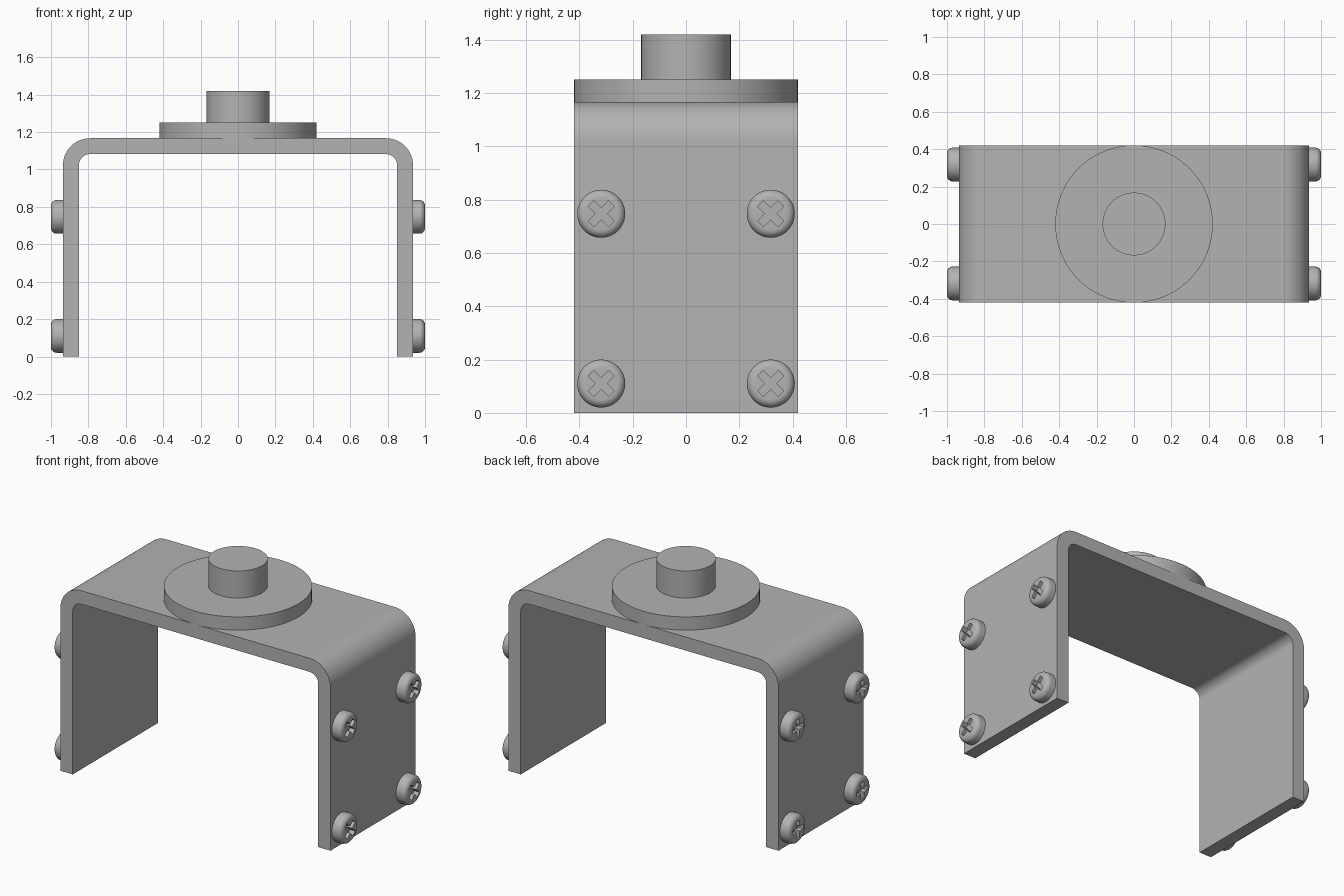
import bpy, bmesh, math
from mathutils import Matrix, Vector

if "Cube" in bpy.data.objects:
    bpy.data.objects.remove(bpy.data.objects["Cube"])

GREY = (0.45, 0.45, 0.45, 1)
steel = bpy.data.materials.new("plain_grey_steel")
steel.use_nodes = True
steel.diffuse_color = GREY
steel.node_tree.nodes["Principled BSDF"].inputs["Base Color"].default_value = GREY

HALF_X, HALF_Y, TOP, THICK = 0.936, 0.421, 1.167, 0.085
BEND = 0.145


def add_object(name, bm):
    bmesh.ops.recalc_face_normals(bm, faces=bm.faces)
    mesh = bpy.data.meshes.new(name)
    bm.to_mesh(mesh)
    bm.free()
    mesh.materials.append(steel)
    obj = bpy.data.objects.new(name, mesh)
    bpy.context.collection.objects.link(obj)
    return obj


def smooth(obj):
    bpy.ops.object.select_all(action='DESELECT')
    obj.select_set(True)
    bpy.context.view_layer.objects.active = obj
    bpy.ops.object.shade_smooth_by_angle(angle=math.radians(30))


def prism(name, points, vector):
    """Extrude a closed outline along a vector."""
    bm = bmesh.new()
    face = bm.faces.new([bm.verts.new(p) for p in points])
    new = bmesh.ops.extrude_face_region(bm, geom=[face])["geom"]
    bmesh.ops.translate(bm, vec=vector, verts=[v for v in new if isinstance(v, bmesh.types.BMVert)])
    return add_object(name, bm)


def lathe(name, profile, steps):
    """Revolve (radius, height) points about z."""
    bm = bmesh.new()
    verts = [bm.verts.new((r, 0, h)) for r, h in profile]
    edges = [bm.edges.new(pair) for pair in zip(verts, verts[1:])]
    bmesh.ops.spin(bm, geom=verts + edges, cent=(0, 0, 0), axis=(0, 0, 1),
                   angle=math.tau, steps=steps, use_merge=True)
    bmesh.ops.remove_doubles(bm, verts=bm.verts, dist=1e-5)
    return add_object(name, bm)


def arch(inset, radius, steps=16):
    """Half outline of the bent strip, foot to top, then mirrored."""
    cx, cz = HALF_X - inset - radius, TOP - inset - radius
    half = [(HALF_X - inset, 0)]
    for i in range(steps + 1):
        a = math.pi / 2 * i / steps
        half.append((cx + radius * math.cos(a), cz + radius * math.sin(a)))
    return half + [(-x, z) for x, z in reversed(half)]


# Bent U-shaped bracket
outline = arch(0, BEND) + arch(THICK, BEND - THICK)[::-1]
smooth(prism("bracket", [(x, -HALF_Y, z) for x, z in outline], Vector((0, 2 * HALF_Y, 0))))

# Round flange and pin on top
for name, radius, low, high in (("flange", HALF_Y, TOP, 1.25), ("pin", 0.168, 1.25, 1.42)):
    smooth(lathe(name, [(0, low), (radius, low), (radius, high), (0, high)], 96))

# Screw head with a rounded rim
R, H, FILLET = 0.09, 0.064, 0.03
profile = [(0, -0.005), (R, -0.005)]
for i in range(9):
    a = math.pi / 2 * i / 8
    profile.append((R - FILLET + FILLET * math.cos(a), H - FILLET + FILLET * math.sin(a)))
profile.append((0, H))
head = lathe("screw_master", profile, 48)

# Cross recess cut into the head
ARM, W, DEPTH = 0.054, 0.015, 0.035
cross = []
for k in range(4):
    turn = Matrix.Rotation(k * math.pi / 2, 3, 'Z')
    cross += [turn @ Vector(p) for p in ((ARM, -W, H - DEPTH), (ARM, W, H - DEPTH), (W, W, H - DEPTH))]
cutter = prism("cross_cutter", cross, Vector((0, 0, 2 * DEPTH)))
cutter.hide_render = True
cut = head.modifiers.new("cross", 'BOOLEAN')
cut.operation, cut.object, cut.solver = 'DIFFERENCE', cutter, 'EXACT'
bpy.context.view_layer.update()
screw_mesh = bpy.data.meshes.new_from_object(head.evaluated_get(bpy.context.evaluated_depsgraph_get()))
screw_mesh.name = "screw"
for helper in (head, cutter):
    bpy.data.objects.remove(helper)

# Four screws on each leg
for side, label, roll in ((1, "left", math.pi / 4), (-1, "right", 0)):
    for z, level in ((0.11, "lower"), (0.747, "upper")):
        for y, end in ((-0.318, "front"), (0.318, "back")):
            screw = bpy.data.objects.new(f"screw_{label}_{level}_{end}", screw_mesh)
            bpy.context.collection.objects.link(screw)
            screw.matrix_world = (Matrix.Translation((side * HALF_X, y, z))
                                  @ Matrix.Rotation(side * math.pi / 2, 4, 'Y')
                                  @ Matrix.Rotation(roll, 4, 'Z'))
            if side == 1 and level == "lower" and end == "front":
                smooth(screw)
